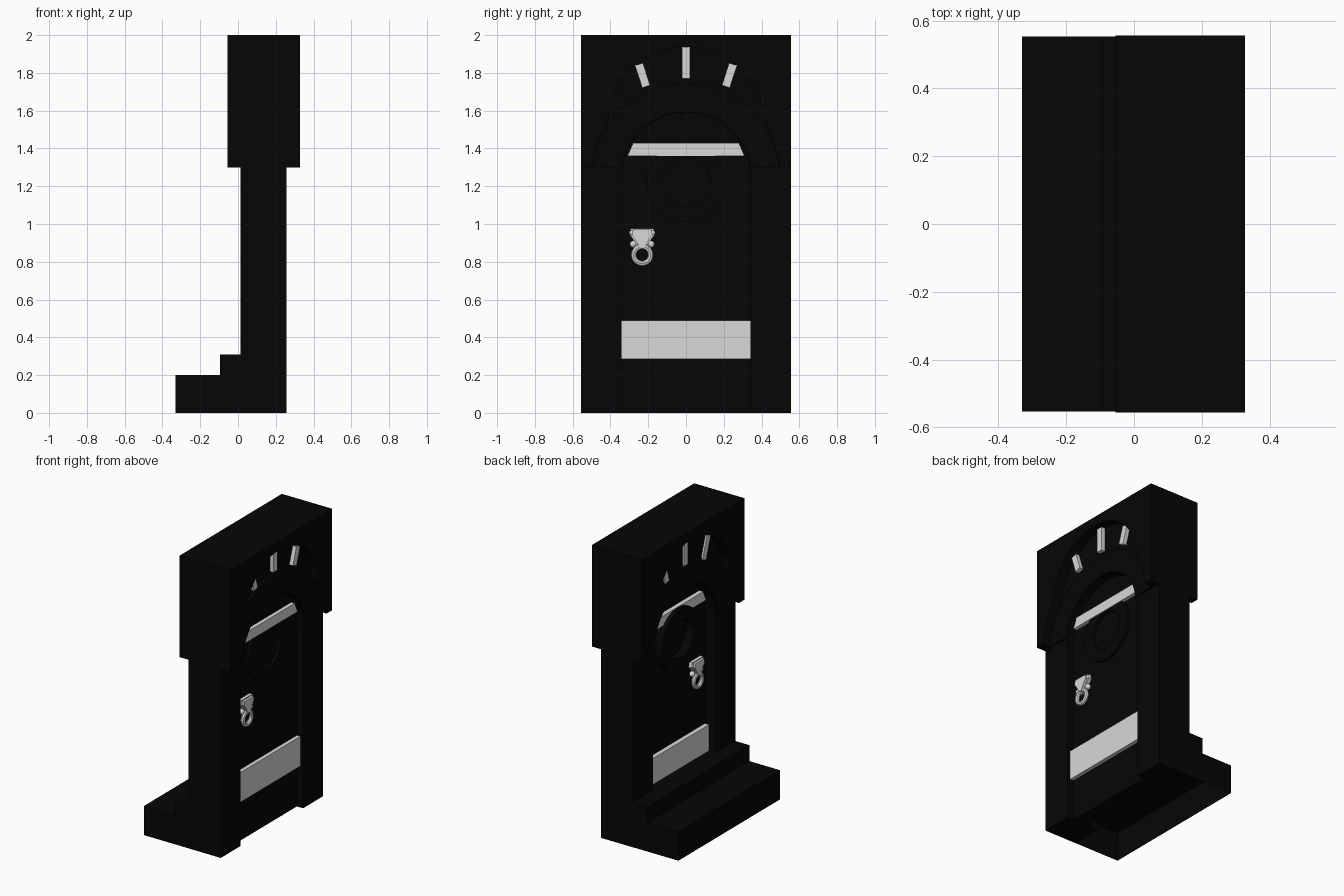
import bpy, bmesh, math
from mathutils import Matrix, Vector

cube = bpy.data.objects.get("Cube")
if cube:
    bpy.data.objects.remove(cube, do_unlink=True)

SPRING = 1.25    # height of the door arch centre
DOOR_R = 0.341   # half width of the door opening
DOOR_X = (0.095, 0.21)   # step-side and outer faces of the door leaf


def make_material(name, value):
    mat = bpy.data.materials.new(name)
    mat.use_nodes = True
    color = (value, value, value, 1)
    mat.diffuse_color = color
    mat.node_tree.nodes["Principled BSDF"].inputs["Base Color"].default_value = color
    return mat


BLACK = make_material("black_paint", 0.0018)
SILVER = make_material("pale_metal", 0.69)


def finish(name, bm, mat, smooth=False):
    bmesh.ops.recalc_face_normals(bm, faces=bm.faces)
    mesh = bpy.data.meshes.new(name)
    bm.to_mesh(mesh)
    bm.free()
    mesh.materials.append(mat)
    obj = bpy.data.objects.new(name, mesh)
    bpy.context.collection.objects.link(obj)
    if smooth:
        bpy.ops.object.select_all(action="DESELECT")
        obj.select_set(True)
        bpy.context.view_layer.objects.active = obj
        bpy.ops.object.shade_smooth_by_angle(angle=math.radians(40))
    return obj


def prism(name, outline, x0, x1, mat=BLACK):
    """Extrude a (y, z) outline from x0 to x1."""
    bm = bmesh.new()
    face = bm.faces.new([bm.verts.new((x0, y, z)) for y, z in outline])
    extruded = bmesh.ops.extrude_face_region(bm, geom=[face])["geom"]
    verts = [v for v in extruded if isinstance(v, bmesh.types.BMVert)]
    bmesh.ops.translate(bm, verts=verts, vec=(x1 - x0, 0, 0))
    return finish(name, bm, mat)


def arc(radius, z, start, end, steps):
    angles = [math.radians(start + (end - start) * i / steps) for i in range(steps + 1)]
    return [(radius * math.cos(a), z + radius * math.sin(a)) for a in angles]


def rect(y, z0, z1):
    return [(-y, z0), (y, z0), (y, z1), (-y, z1)]


# Frame with an arched opening
opening = [(DOOR_R, 0)] + arc(DOOR_R, SPRING, 0, 180, 16) + [(-DOOR_R, 0)]
prism("door_frame", [(-0.555, 0), (-0.555, 1.97), (0.555, 1.97), (0.555, 0)] + opening, 0.0125, 0.2575)

# Door leaf set back in the frame
prism("door", [(0.35, 0)] + arc(0.35, SPRING, 0, 180, 16) + [(-0.35, 0)], *DOOR_X)

# Overhanging block with a flared arch cut from it
flare = [(0.497, 1.3), (0.47, 1.42)]
hood = flare + arc(0.413, 1.527, 5, 175, 12) + [(-y, z) for y, z in reversed(flare)]
prism("top_block", [(-0.556, 1.3), (-0.556, 2), (0.556, 2), (0.556, 1.3)] + hood, -0.055, 0.327)

# Raised band around the door arch
band = arc(0.497, SPRING, 6, 174, 16) + arc(DOOR_R + 0.003, SPRING, 172, 8, 16)
prism("arch_band", band, 0.006, 0.275)

# Pale bars above the arch, on both faces of the wall
for side, x0, x1, drop in (("outer", 0.2, 0.285, 0), ("step_side", 0, 0.08, 0.035)):
    for label, tilt, y, z, reach in (("left", 18, -0.23, 1.787, 0.062),
                                     ("middle", 0, 0, 1.853, 0.083),
                                     ("right", -18, 0.23, 1.787, 0.062)):
        turn = Matrix.Rotation(math.radians(tilt), 2)
        corners = [turn @ Vector(p) for p in rect(0.022, -reach - drop, reach)]
        bar = [(c.x + y, c.y + z) for c in corners]
        prism(f"{side}_{label}_arch_bar", bar, x0, x1, SILVER)

# Plates on the door
prism("transom_bar", [(-0.31, 1.36), (0.31, 1.36), (0.28, 1.43), (-0.28, 1.43)], 0.064, 0.237, SILVER)
prism("kick_plate", rect(DOOR_R, 0.285, 0.49), 0.064, 0.237, SILVER)

# Round moulding: raised ring around a lower disc
ring = bmesh.new()
STEPS = 24
loops = []
for radius, x in ((0.21, 0.035), (0.21, 0.23), (0.13, 0.23), (0.13, 0.035)):
    loops.append([ring.verts.new((x, y, z)) for y, z in arc(radius, 1.22, 0, 360, STEPS)[:-1]])
for k in range(4):
    a, b = loops[k], loops[(k + 1) % 4]
    for i in range(STEPS):
        j = (i + 1) % STEPS
        ring.faces.new((a[i], a[j], b[j], b[i]))
finish("round_moulding", ring, BLACK)

# Two steps as a shell, open underneath and against the door
steps = bmesh.new()
profile = [(-0.33, 0), (-0.33, 0.2), (-0.095, 0.2), (-0.095, 0.31), (0.1, 0.31), (0.1, 0)]
ends = [[steps.verts.new((x, y, z)) for x, z in profile] for y in (-0.554, 0.554)]
for end in ends:
    steps.faces.new(end)
for i in range(4):
    steps.faces.new((ends[0][i], ends[0][i + 1], ends[1][i + 1], ends[1][i]))
finish("steps", steps, BLACK)


# Knocker: wedge-shaped head with ears, cheeks and a hanging ring
def knocker(name, side, face_x):
    cy = -0.232
    half = [(0.015, 0.865), (0.045, 0.915), (0.068, 0.945), (0.06, 0.977)]
    outline = [(cy + y, z) for y, z in half] + [(cy - y, z) for y, z in reversed(half)]
    prism(name + "_plate", outline, face_x - side * 0.005, face_x + side * 0.022, SILVER)
    snout = [(cy + (y - cy) * 0.8, 0.93 + (z - 0.93) * 0.85) for y, z in outline]
    prism(name + "_face", snout, face_x, face_x + side * 0.038, SILVER)

    bm = bmesh.new()
    for sign in (-1, 1):
        for y, z, r in ((0.054, 0.953, 0.016), (0.047, 0.893, 0.019), (0.028, 0.88, 0.016)):
            place = Matrix.Translation((face_x + side * 0.012, cy + sign * y, z))
            bmesh.ops.create_uvsphere(bm, u_segments=12, v_segments=8, radius=r, matrix=place)
    finish(name + "_ears_and_cheeks", bm, SILVER, smooth=True)

    bpy.ops.mesh.primitive_torus_add(
        major_radius=0.045, minor_radius=0.015, major_segments=20, minor_segments=8,
        location=(face_x + side * 0.022, cy, 0.836), rotation=(0, math.pi / 2, 0))
    hoop = bpy.context.object
    hoop.name = name + "_ring"
    hoop.data.materials.append(SILVER)
    bpy.ops.object.shade_smooth_by_angle()


knocker("step_side_knocker", -1, DOOR_X[0])
knocker("outer_knocker", 1, DOOR_X[1])
